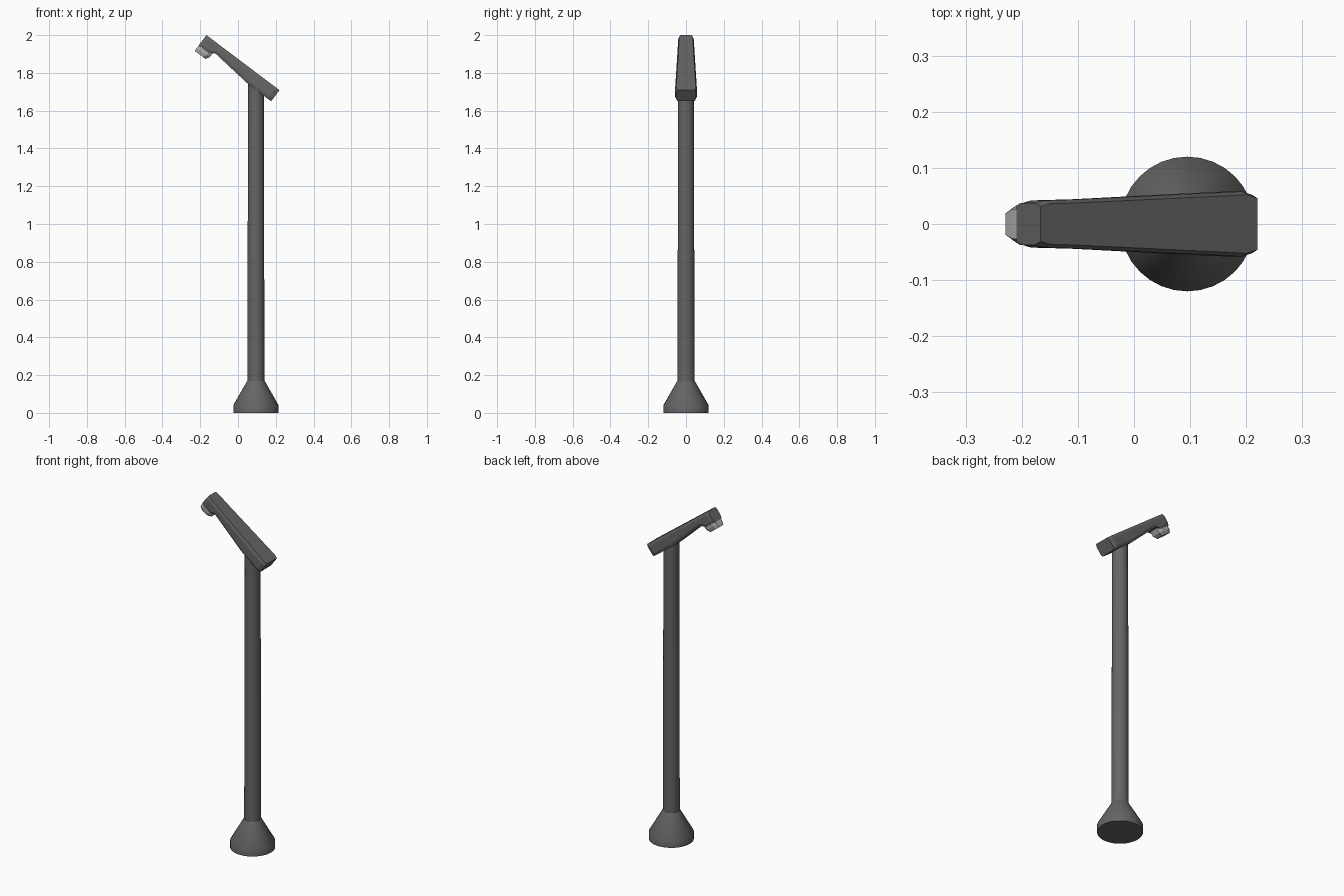
import bpy, bmesh, math
from mathutils import Vector

if "Cube" in bpy.data.objects:
    bpy.data.objects.remove(bpy.data.objects["Cube"])

POLE_X = 0.095
TIP = Vector((-0.167, 0, 2.0))           # top edge of the arm's tip
U = Vector((0.799, 0, -0.602))           # along the arm, tip to heel
V = Vector((-0.602, 0, -0.799))          # through the arm, top to underside


def material(name, grey):
    m = bpy.data.materials.new(name)
    m.diffuse_color = (grey, grey, grey, 1)
    m.use_nodes = True
    m.node_tree.nodes["Principled BSDF"].inputs["Base Color"].default_value = m.diffuse_color
    return m


DARK = material("dark_metal", 0.13)
LIGHT = material("pale_lens", 0.42)


def loft(name, rings, mat, smooth=False):
    """Skin a list of equal-length point rings and cap both ends."""
    bm = bmesh.new()
    loops = [[bm.verts.new(p) for p in ring] for ring in rings]
    n = len(loops[0])
    for a, b in zip(loops, loops[1:]):
        for i in range(n):
            j = (i + 1) % n
            bm.faces.new((a[i], a[j], b[j], b[i]))
    bm.faces.new(loops[0])
    bm.faces.new(loops[-1])
    bmesh.ops.recalc_face_normals(bm, faces=bm.faces)
    me = bpy.data.meshes.new(name)
    bm.to_mesh(me)
    bm.free()
    me.materials.append(mat)
    ob = bpy.data.objects.new(name, me)
    bpy.context.collection.objects.link(ob)
    if smooth:
        bpy.ops.object.select_all(action='DESELECT')
        ob.select_set(True)
        bpy.context.view_layer.objects.active = ob
        bpy.ops.object.shade_smooth_by_angle(angle=math.radians(30))
    return ob


def circle(r, z, n=32):
    return [(POLE_X + r * math.cos(2 * math.pi * i / n),
             r * math.sin(2 * math.pi * i / n), z) for i in range(n)]


def chamfered(half_a, half_b, ca, cb):
    """Rectangle with cut corners, as (a, b) pairs."""
    return [(-half_a + ca, -half_b), (half_a - ca, -half_b),
            (half_a, -half_b + cb), (half_a, half_b - cb),
            (half_a - ca, half_b), (-half_a + ca, half_b),
            (-half_a, half_b - cb), (-half_a, -half_b + cb)]


# Flared foot and slightly tapering pole
loft("foot", [circle(0.12, 0), circle(0.12, 0.04), circle(0.046, 0.17)], DARK, True)
loft("pole", [circle(0.045, 0.165), circle(0.042, 1.745)], DARK, True)

# Slanted arm: (distance from tip, thickness, half width)
stations = [(0.0, 0.070, 0.037), (0.022, 0.072, 0.042), (0.065, 0.070, 0.043),
            (0.095, 0.049, 0.044), (0.33, 0.074, 0.053),
            (0.462, 0.074, 0.058), (0.484, 0.073, 0.052)]
arm = []
for u, t, w in stations:
    arm.append([TIP + U * u + V * (t / 2 + b) + Vector((0, a, 0))
                for a, b in chamfered(w, t / 2, 0.006, 0.015)])
loft("arm", arm, DARK)

# Pale lens block under the tip: (depth below top, centre along arm, half length, half width)
lens = []
for v, u, hu, hw in [(0.055, 0.043, 0.042, 0.038), (0.085, 0.042, 0.042, 0.037),
                     (0.104, 0.036, 0.035, 0.030)]:
    lens.append([TIP + U * (u + a) + V * v + Vector((0, b, 0))
                 for a, b in chamfered(hu, hw, 0.018, 0.011)])
loft("lens", lens, LIGHT)
